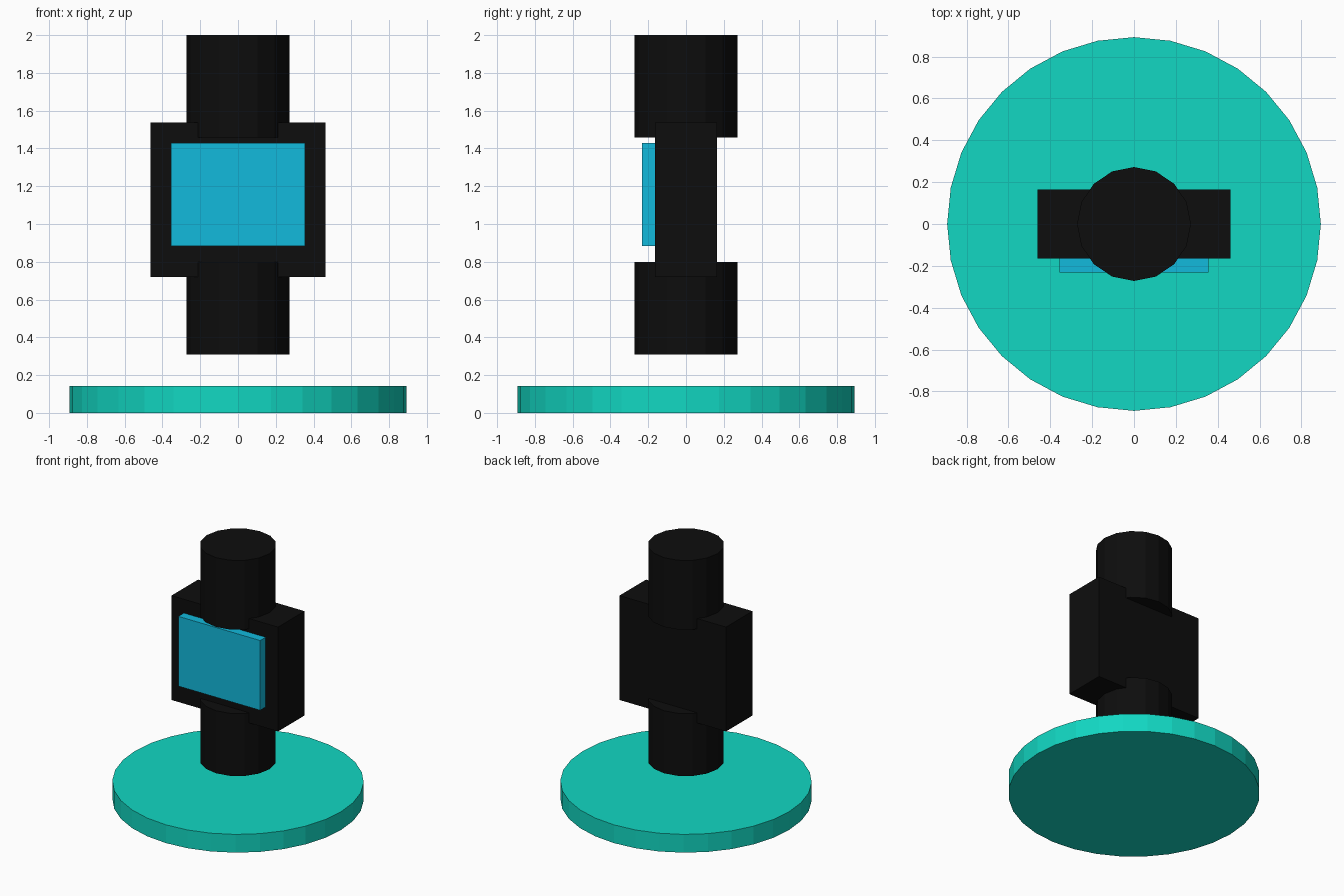
import bpy

if "Cube" in bpy.data.objects:
    bpy.data.objects.remove(bpy.data.objects["Cube"])


def material(name, rgb):
    m = bpy.data.materials.new(name)
    m.diffuse_color = (*rgb, 1.0)
    m.use_nodes = True
    m.node_tree.nodes["Principled BSDF"].inputs["Base Color"].default_value = m.diffuse_color
    return m


BLACK = material("black", (0.004, 0.004, 0.004))
TEAL = material("teal", (0.006, 0.68, 0.54))
BLUE = material("sky blue", (0.006, 0.49, 0.72))


def cylinder(name, radius, z0, z1, sides, mat):
    bpy.ops.mesh.primitive_cylinder_add(
        vertices=sides, radius=radius, depth=z1 - z0, location=(0, 0, (z0 + z1) / 2))
    obj = bpy.context.object
    obj.name = name
    obj.data.materials.append(mat)


def box(name, half_x, y0, y1, z0, z1, mat):
    bpy.ops.mesh.primitive_cube_add(size=1, location=(0, (y0 + y1) / 2, (z0 + z1) / 2))
    obj = bpy.context.object
    obj.name = name
    obj.scale = (2 * half_x, y1 - y0, z1 - z0)
    bpy.ops.object.transform_apply(location=False, rotation=False, scale=True)
    obj.data.materials.append(mat)


# Round base plate, separated from the body above it
cylinder("base_disc", 0.893, 0.0, 0.143, 32, TEAL)

# Upper and lower posts, ends buried in the case
cylinder("lower_post", 0.272, 0.31, 0.80, 16, BLACK)
cylinder("upper_post", 0.272, 1.457, 2.0, 16, BLACK)

# Case with a raised screen on the front
box("case", 0.462, -0.164, 0.164, 0.72, 1.538, BLACK)
box("screen", 0.355, -0.232, -0.15, 0.883, 1.43, BLUE)
